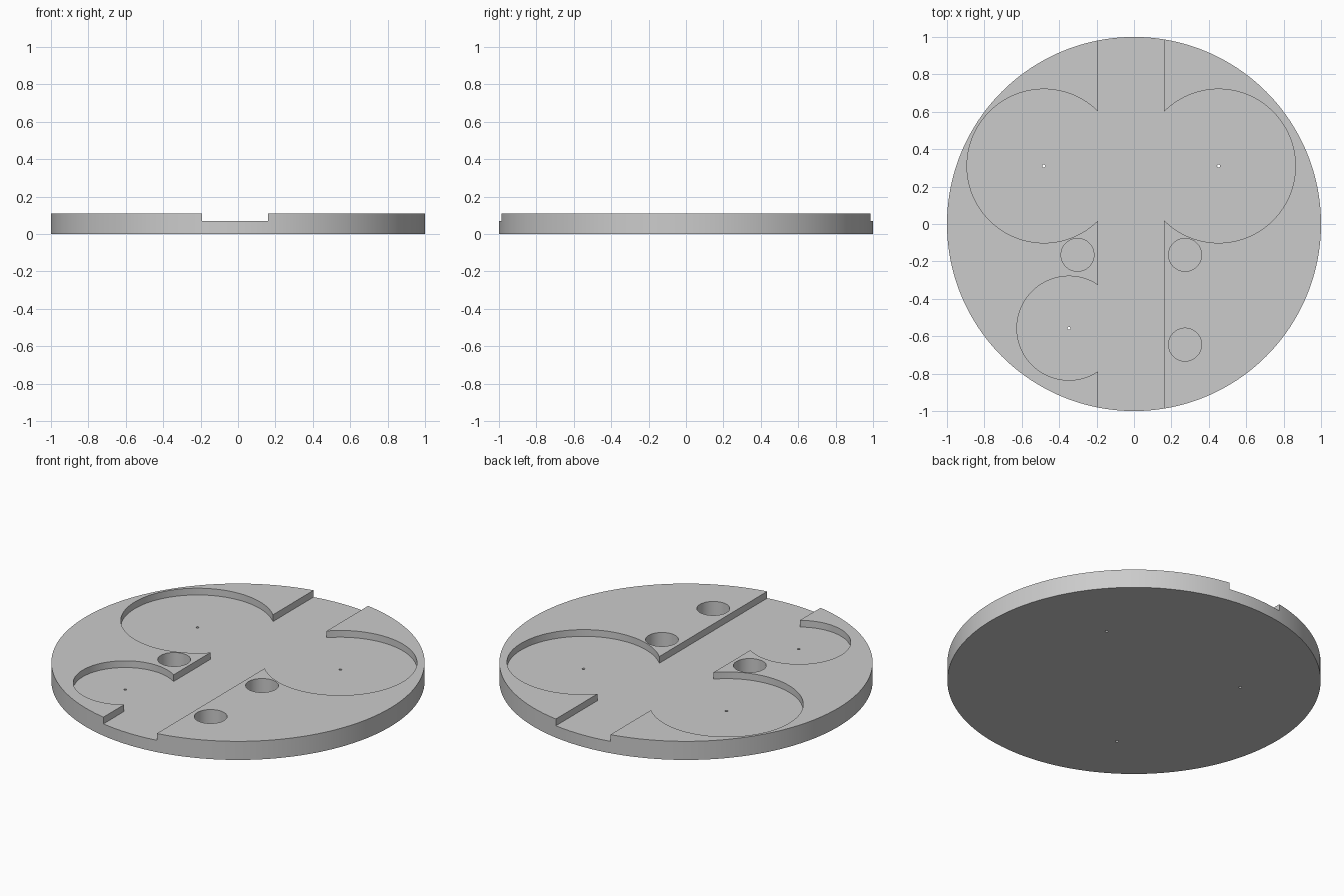
import bpy
import math

cube = bpy.data.objects.get("Cube")
if cube:
    bpy.data.objects.remove(cube, do_unlink=True)

HEIGHT = 0.11
FLOOR = 0.07        # floor of the channel and round pockets
SOCKET_FLOOR = 0.02  # floor of the small blind sockets

grey = bpy.data.materials.new("plain grey")
grey.use_nodes = True
colour = (0.6, 0.6, 0.6, 1)
grey.diffuse_color = colour
grey.node_tree.nodes["Principled BSDF"].inputs["Base Color"].default_value = colour


def cylinder(name, x, y, radius, bottom, top, sides):
    bpy.ops.mesh.primitive_cylinder_add(
        vertices=sides, radius=radius, depth=top - bottom,
        location=(x, y, (bottom + top) / 2))
    obj = bpy.context.object
    obj.name = name
    obj.data.materials.append(grey)
    return obj


# Round base plate
plate = cylinder("base_plate", 0, 0, 1, 0, HEIGHT, 192)


def cut(cutter):
    """Subtract the cutter from the plate, then discard it."""
    mod = plate.modifiers.new("cut", 'BOOLEAN')
    mod.operation = 'DIFFERENCE'
    mod.solver = 'EXACT'
    mod.object = cutter
    bpy.context.view_layer.objects.active = plate
    bpy.ops.object.modifier_apply(modifier=mod.name)
    bpy.data.objects.remove(cutter, do_unlink=True)


# Straight channel from front to back
left, right = 0.16, -0.193
bpy.ops.mesh.primitive_cube_add(size=1, location=((left + right) / 2, 0, FLOOR + 0.1))
channel = bpy.context.object
channel.name = "channel_cutter"
channel.scale = (left - right, 2.4, 0.2)
channel.data.materials.append(grey)
bpy.context.view_layer.update()
cut(channel)

# Round pockets, each with a pin hole through its centre
pockets = [(-0.482, 0.31, 0.411), (0.452, 0.31, 0.411), (-0.348, -0.557, 0.278)]
for x, y, radius in pockets:
    cut(cylinder("pocket_cutter", x, y, radius, FLOOR, 0.3, 128))
for x, y, radius in pockets:
    cut(cylinder("pin_hole_cutter", x, y, 0.008, -0.1, 0.3, 16))

# Small blind sockets
for x, y in [(-0.302, -0.165), (0.273, -0.165), (0.273, -0.645)]:
    cut(cylinder("socket_cutter", x, y, 0.088, SOCKET_FLOOR, 0.3, 64))

# Smooth round walls, sharp rims
bpy.ops.object.select_all(action='DESELECT')
plate.select_set(True)
bpy.context.view_layer.objects.active = plate
bpy.ops.object.shade_smooth_by_angle(angle=math.radians(30))
